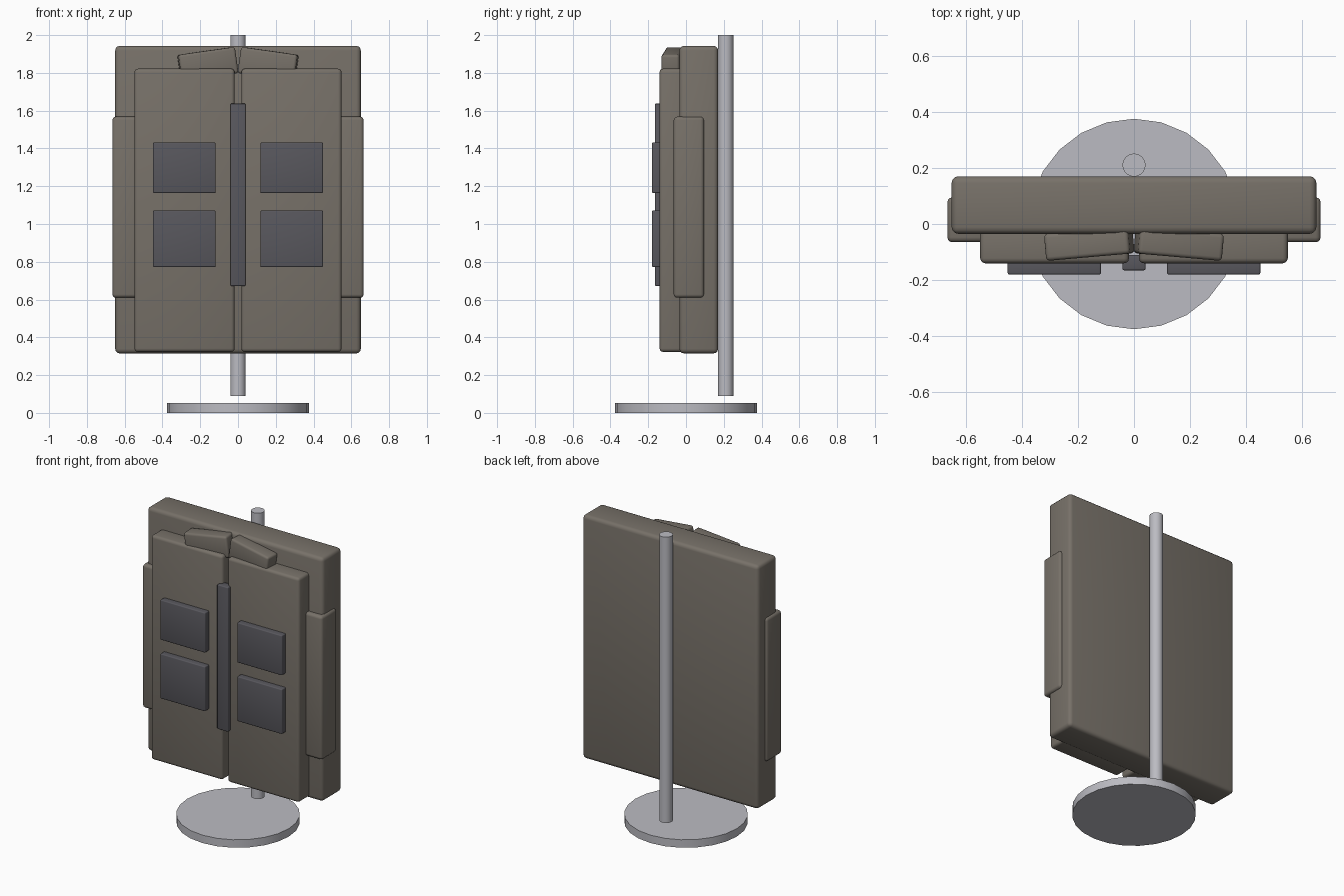
import bpy, math

if "Cube" in bpy.data.objects:
    bpy.data.objects.remove(bpy.data.objects["Cube"])


def material(name, rgb):
    m = bpy.data.materials.new(name)
    m.diffuse_color = (*rgb, 1)
    m.use_nodes = True
    m.node_tree.nodes["Principled BSDF"].inputs["Base Color"].default_value = m.diffuse_color
    return m


FABRIC = material("taupe_fabric", (0.185, 0.165, 0.14))
DARK = material("dark_grey", (0.098, 0.096, 0.11))
METAL = material("pale_metal", (0.50, 0.50, 0.54))


def smooth(ob):
    bpy.ops.object.select_all(action='DESELECT')
    ob.select_set(True)
    bpy.context.view_layer.objects.active = ob
    bpy.ops.object.shade_smooth_by_angle(angle=math.radians(35))


def padded_box(name, x, y, z, mat, bevel, rot=(0, 0, 0)):
    """Rounded box from (min, max) ranges, optionally turned about its centre."""
    ranges = (x, y, z)
    bpy.ops.mesh.primitive_cube_add(size=1, location=[(a + b) / 2 for a, b in ranges])
    ob = bpy.context.object
    ob.name = name
    ob.scale = [b - a for a, b in ranges]
    bpy.ops.object.transform_apply(location=False, rotation=False, scale=True)
    ob.rotation_euler = [math.radians(a) for a in rot]
    mod = ob.modifiers.new("soft_edges", 'BEVEL')
    mod.width, mod.segments = bevel, 3
    bpy.ops.object.modifier_apply(modifier=mod.name)
    ob.data.materials.append(mat)
    smooth(ob)


def rod(name, radius, y, z0, z1, sides=24):
    bpy.ops.mesh.primitive_cylinder_add(vertices=sides, radius=radius, depth=z1 - z0,
                                        location=(0, y, (z0 + z1) / 2))
    ob = bpy.context.object
    ob.name = name
    ob.data.materials.append(METAL)
    smooth(ob)


# stand
rod("stand_base", 0.375, 0, 0, 0.053)
rod("stand_pole", 0.041, 0.21, 0.09, 2.0)

# main body and front closing strip
padded_box("body", (-0.65, 0.65), (-0.035, 0.17), (0.315, 1.943), FABRIC, 0.024)
padded_box("front_strip", (-0.041, 0.041), (-0.165, -0.11), (0.672, 1.637), DARK, 0.006)

# mirrored left and right parts
for side, s in (("left", -1), ("right", 1)):
    def mx(a, b):
        return tuple(sorted((s * a, s * b)))
    padded_box(side + "_front_panel", mx(0.018, 0.548), (-0.14, 0.0),
               (0.323, 1.822), FABRIC, 0.018)
    padded_box(side + "_side_panel", mx(0.50, 0.665), (-0.065, 0.095),
               (0.61, 1.568), FABRIC, 0.018)
    padded_box(side + "_collar", mx(0.008, 0.311), (-0.118, -0.022),
               (1.777, 1.917), FABRIC, 0.014, (0, 8 * s, -5 * s))
    for level, z in (("lower", (0.772, 1.071)), ("upper", (1.164, 1.431))):
        padded_box(f"{side}_{level}_pocket", mx(0.118, 0.45), (-0.18, -0.12),
                   z, DARK, 0.006)
